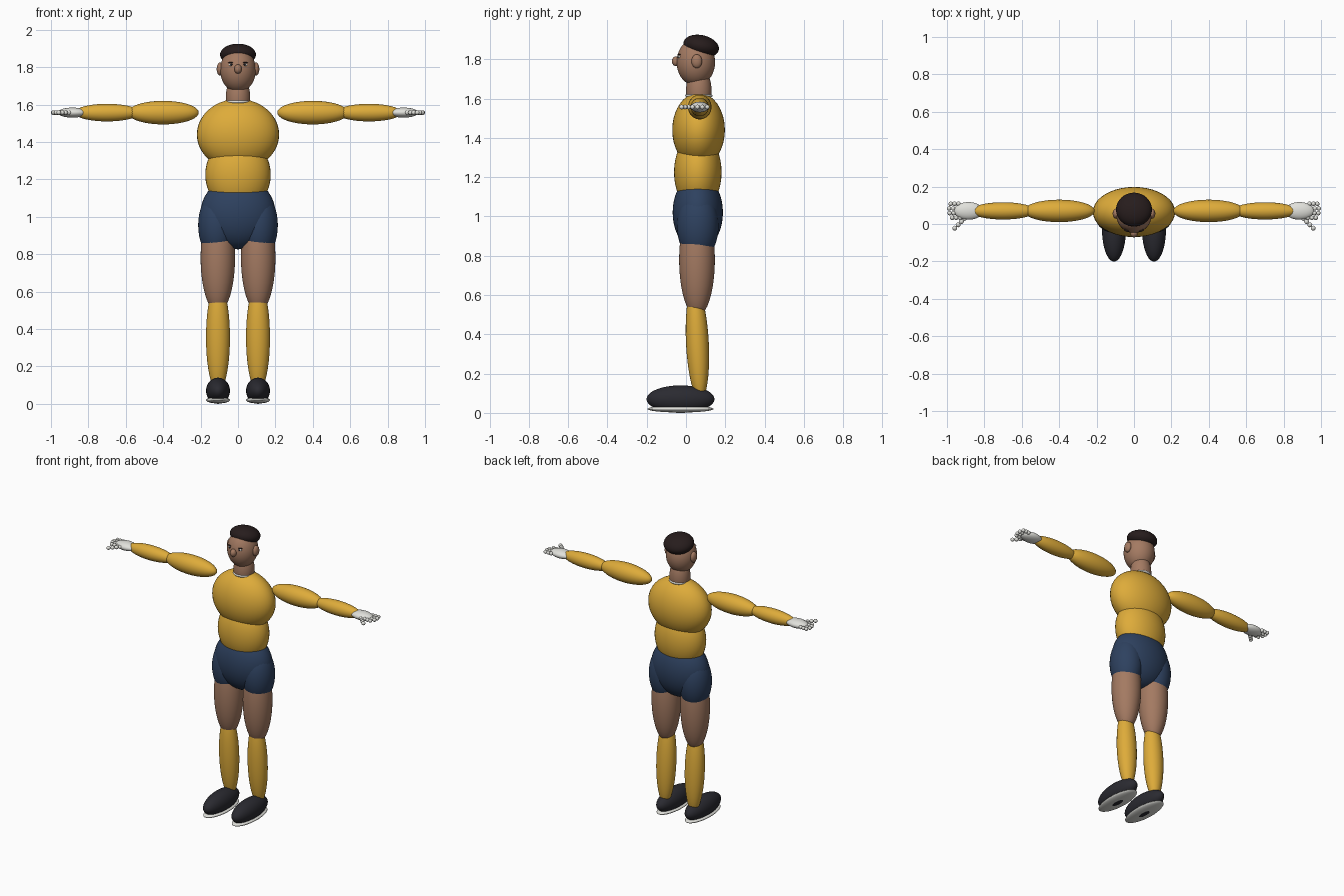
import bpy
import bmesh
from mathutils import Matrix, Vector

default_cube = bpy.data.objects.get("Cube")
if default_cube:
    bpy.data.objects.remove(default_cube, do_unlink=True)


def material(name, r, g, b):
    mat = bpy.data.materials.new(name)
    mat.use_nodes = True
    mat.diffuse_color = (r, g, b, 1)
    bsdf = mat.node_tree.nodes["Principled BSDF"]
    bsdf.inputs["Base Color"].default_value = (r, g, b, 1)
    bsdf.inputs["Roughness"].default_value = 0.7
    return mat


YELLOW = material("yellow fabric", 0.73, 0.41, 0.042)
NAVY = material("navy fabric", 0.027, 0.053, 0.115)
SKIN = material("brown skin", 0.37, 0.195, 0.122)
HAIR = material("dark hair", 0.020, 0.012, 0.012)
SHOE = material("black leather", 0.023, 0.023, 0.030)
WHITE = material("off white", 0.75, 0.75, 0.71)


def add_ball(bm, centre, radii, tilt=0.0, segments=40):
    """Ellipsoid, tilted about the x axis."""
    matrix = (Matrix.Translation(centre) @ Matrix.Rotation(tilt, 4, "X")
              @ Matrix.Diagonal((*radii, 1)))
    bmesh.ops.create_uvsphere(bm, u_segments=segments, v_segments=segments // 2,
                              radius=1, matrix=matrix)


def finish(name, bm, mat):
    mesh = bpy.data.meshes.new(name)
    bm.to_mesh(mesh)
    bm.free()
    mesh.materials.append(mat)
    for face in mesh.polygons:
        face.use_smooth = True
    obj = bpy.data.objects.new(name, mesh)
    bpy.context.collection.objects.link(obj)
    return obj


def ball(name, mat, centre, radii, tilt=0.0):
    bm = bmesh.new()
    add_ball(bm, centre, radii, tilt)
    return finish(name, bm, mat)


def pair(name, mat, centre, radii, tilt=0.0):
    """The same part on both sides of the body."""
    x, y, z = centre
    ball("left_" + name, mat, (x, y, z), radii, tilt)
    ball("right_" + name, mat, (-x, y, z), radii, tilt)


# Head and face
ball("head", SKIN, (0, 0.05, 1.785), (0.095, 0.098, 0.12))
ball("hair", HAIR, (0, 0.077, 1.867), (0.096, 0.092, 0.056), -0.22)
ball("nose", SKIN, (0, -0.05, 1.79), (0.02, 0.022, 0.025))
pair("ear", SKIN, (0.096, 0.055, 1.79), (0.018, 0.027, 0.035))
pair("eye", WHITE, (0.036, -0.032, 1.813), (0.014, 0.008, 0.008))
pair("pupil", SHOE, (0.036, -0.038, 1.813), (0.006, 0.005, 0.006))
pair("eyebrow", HAIR, (0.036, -0.032, 1.824), (0.018, 0.008, 0.003))

# Neck and torso
ball("neck", SKIN, (0, 0.065, 1.64), (0.065, 0.065, 0.12))
ball("collar", WHITE, (0, 0.065, 1.615), (0.066, 0.07, 0.018))
ball("chest", YELLOW, (0, 0.064, 1.44), (0.22, 0.134, 0.19))
ball("waist", YELLOW, (0, 0.06, 1.225), (0.175, 0.121, 0.2))
ball("shorts_hips", NAVY, (0, 0.06, 1.02), (0.2, 0.128, 0.2 * 0.97))

# Legs and feet
pair("shorts_leg", NAVY, (0.112, 0.06, 0.955), (0.101, 0.106, 0.18))
pair("thigh", SKIN, (0.108, 0.056, 0.78), (0.092, 0.091, 0.29))
pair("sock", YELLOW, (0.107, 0.058, 0.355), (0.064, 0.058, 0.29), 0.05)
pair("shoe", SHOE, (0.107, -0.028, 0.07), (0.064, 0.173, 0.07))
pair("sole", WHITE, (0.107, -0.028, 0.02), (0.064, 0.168, 0.018))

# Arms and palms
ARM_Y, ARM_Z = 0.07, 1.557
pair("upper_arm", YELLOW, (0.4, ARM_Y, ARM_Z), (0.19, 0.06, 0.063))
pair("forearm", YELLOW, (0.7, ARM_Y, ARM_Z), (0.175, 0.046, 0.047))
pair("palm", WHITE, (0.885, ARM_Y, ARM_Z), (0.078, 0.047, 0.027))

# Fingers and thumbs, each a row of small joints
for side, label in ((1, "left"), (-1, "right")):
    for i, reach in enumerate((0.98, 0.988, 0.985, 0.972)):
        bm = bmesh.new()
        y = ARM_Y + 0.038 - i * 0.025
        for step in range(3):
            add_ball(bm, (side * (reach - step * 0.021), y, ARM_Z),
                     (0.012, 0.012, 0.012), segments=16)
        finish(f"{label}_finger_{i + 1}", bm, WHITE)
    bm = bmesh.new()
    base, tip = Vector((0.905, 0.03, ARM_Z)), Vector((0.958, -0.022, ARM_Z))
    for step in range(4):
        point = base.lerp(tip, step / 3)
        add_ball(bm, (side * point.x, point.y, point.z),
                 (0.013, 0.013, 0.012), segments=16)
    finish(label + "_thumb", bm, WHITE)
